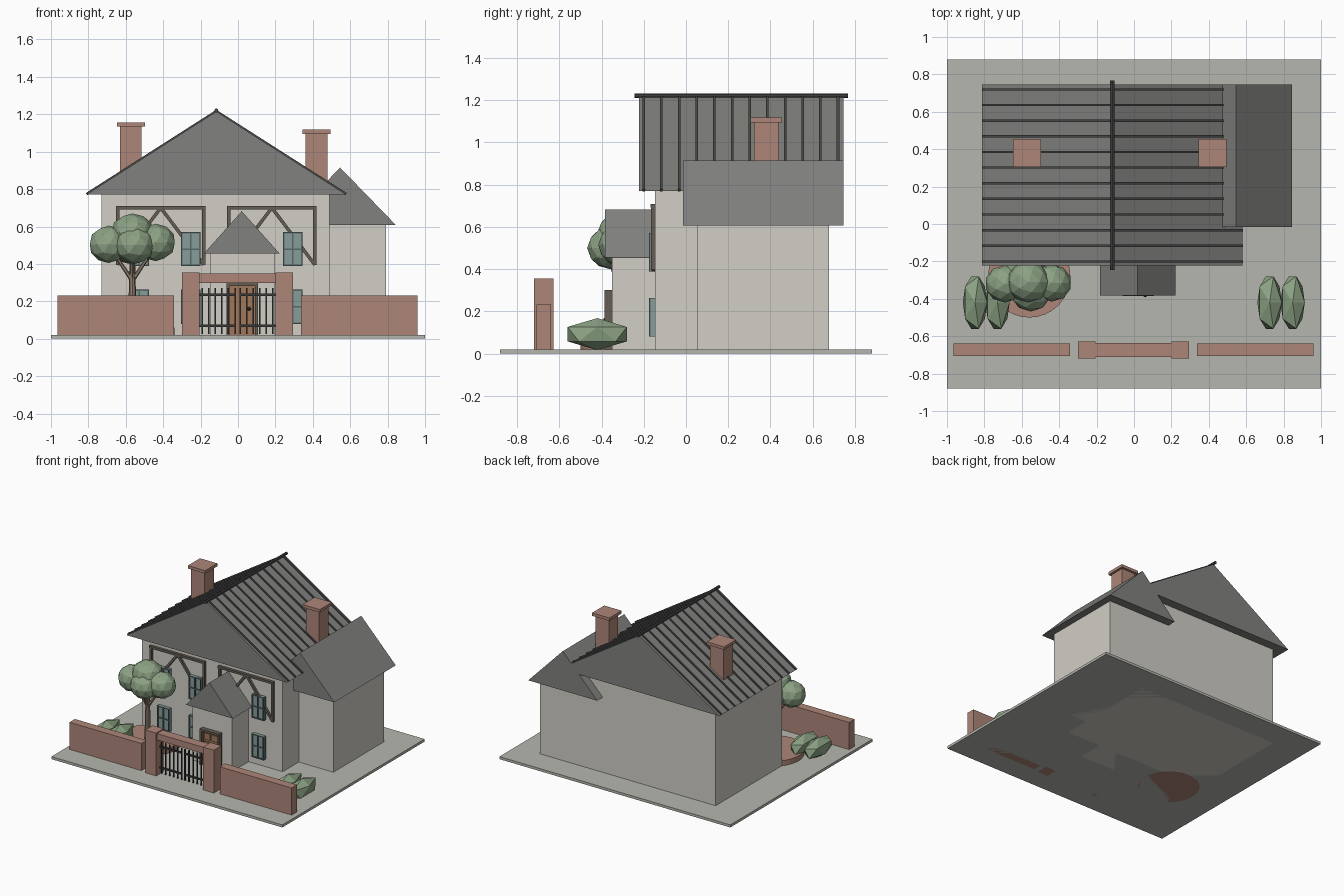
import bpy, bmesh, math
from mathutils import Vector

if "Cube" in bpy.data.objects:
    bpy.data.objects.remove(bpy.data.objects["Cube"])

def mat(name, r, g, b):
    m = bpy.data.materials.new(name)
    m.diffuse_color = (r, g, b, 1)
    m.use_nodes = True
    m.node_tree.nodes["Principled BSDF"].inputs["Base Color"].default_value = m.diffuse_color
    return m

BRICK = mat("brick", 0.42, 0.24, 0.19)
WALL = mat("plaster", 0.64, 0.62, 0.56)
ROOF = mat("slate", 0.22, 0.22, 0.21)
DARK = mat("dark_slate", 0.07, 0.07, 0.07)
TIMBER = mat("timber", 0.13, 0.11, 0.09)
GLASS = mat("glass", 0.24, 0.34, 0.33)
FRAME = mat("window_frame", 0.10, 0.14, 0.14)
DOOR = mat("door_wood", 0.36, 0.19, 0.10)
LEAF = mat("leaf", 0.26, 0.36, 0.23)
BARK = mat("bark", 0.28, 0.21, 0.16)
STONE = mat("paving", 0.47, 0.47, 0.43)
IRON = mat("iron", 0.04, 0.04, 0.04)

def finish(name, bm, m):
    bmesh.ops.recalc_face_normals(bm, faces=bm.faces)
    me = bpy.data.meshes.new(name)
    bm.to_mesh(me)
    bm.free()
    me.materials.append(m)
    ob = bpy.data.objects.new(name, me)
    bpy.context.collection.objects.link(ob)
    return ob

def box(name, x0, x1, y0, y1, z0, z1, m):
    bm = bmesh.new()
    bmesh.ops.create_cube(bm, size=1)
    for v in bm.verts:
        v.co = ((x0 + x1) / 2 + v.co.x * (x1 - x0), (y0 + y1) / 2 + v.co.y * (y1 - y0),
                (z0 + z1) / 2 + v.co.z * (z1 - z0))
    return finish(name, bm, m)

def prism(name, pts, y0, y1, m):
    """Extrude an xz outline from y0 to y1."""
    bm = bmesh.new()
    f = bm.faces.new([bm.verts.new((x, y0, z)) for x, z in pts])
    r = bmesh.ops.extrude_face_region(bm, geom=[f])
    for v in r["geom"]:
        if isinstance(v, bmesh.types.BMVert):
            v.co.y = y1
    return finish(name, bm, m)

def bar(name, a, b, width, y0, y1, m):
    """Straight bar between two xz points."""
    a, b = Vector(a), Vector(b)
    d = (b - a).normalized() * width / 2
    n = Vector((-d.y, d.x))
    return prism(name, [a + n, b + n, b - n, a - n], y0, y1, m)

def rod(name, a, b, r0, r1, m, sides=8):
    a, b = Vector(a), Vector(b)
    bm = bmesh.new()
    bmesh.ops.create_cone(bm, cap_ends=True, segments=sides, radius1=r0, radius2=r1, depth=(b - a).length)
    q = (b - a).to_track_quat('Z', 'Y')
    for v in bm.verts:
        v.co = q @ v.co + (a + b) / 2
    return finish(name, bm, m)

def blob(name, c, r, sub, m):
    bm = bmesh.new()
    bmesh.ops.create_icosphere(bm, subdivisions=sub, radius=1)
    for v in bm.verts:
        v.co = Vector(c) + Vector((v.co.x * r[0], v.co.y * r[1], v.co.z * r[2]))
    return finish(name, bm, m)

# Ground and building volumes
box("ground", -1, 1, -0.88, 0.88, 0, 0.02, STONE)
box("main_walls", -0.73, 0.49, -0.147, 0.676, 0, 0.77, WALL)
box("wing_walls", 0.30, 0.79, 0.052, 0.676, 0, 0.61, WALL)
box("porch_walls", -0.15, 0.195, -0.35, -0.14, 0, 0.457, WALL)

# Solid gabled roofs
prism("main_roof", [(-0.812, 0.77), (0.58, 0.77), (-0.116, 1.215)], -0.222, 0.745, ROOF)
prism("wing_roof", [(0.247, 0.607), (0.845, 0.607), (0.546, 0.915)], -0.015, 0.745, ROOF)
prism("porch_roof", [(-0.183, 0.455), (0.223, 0.455), (0.02, 0.682)], -0.383, -0.14, ROOF)
rod("main_ridge", (-0.116, -0.245, 1.22), (-0.116, 0.768, 1.22), 0.011, 0.011, DARK)
for i in range(12):
    y = -0.2 + i * 0.0836
    for side, ex in (("left", -0.81), ("right", 0.578)):
        bar("roof_batten_" + side, (ex, 0.773), (-0.116, 1.216), 0.014, y - 0.006, y + 0.006, DARK)

# Chimneys
for x, top in ((-0.573, 1.157), (0.42, 1.118)):
    box("chimney", x - 0.058, x + 0.058, 0.322, 0.438, 0.75, top - 0.02, BRICK)
    box("chimney_cap", x - 0.075, x + 0.075, 0.305, 0.455, top - 0.023, top, BRICK)

# Half-timber panels: beam, two posts and two braces
for x in (-0.413, 0.181):
    w, lo, hi = 0.23, 0.395, 0.7
    bar("timber_beam", (x - w - 0.009, hi), (x + w + 0.009, hi), 0.018, -0.168, -0.14, TIMBER)
    for s in (-1, 1):
        bar("timber_post", (x + s * w, lo), (x + s * w, hi), 0.018, -0.166, -0.14, TIMBER)
        bar("timber_brace", (x + s * w, lo), (x, hi), 0.018, -0.163, -0.14, TIMBER)

# Windows with frames and glazing bars
for x in (-0.527, -0.252, 0.293):
    for z in (0.08, 0.388):
        x0, x1, z1 = x - 0.052, x + 0.052, z + 0.182
        box("window_glass", x0, x1, -0.168, -0.14, z, z1, GLASS)
        for px in (x0, x - 0.004, x1 - 0.008):
            box("window_upright", px, px + 0.008, -0.176, -0.14, z, z1, FRAME)
        for pz in (z, z + 0.087, z1 - 0.008):
            box("window_rail", x0, x1, -0.175, -0.14, pz, pz + 0.008, FRAME)

# Front door with frame, raised panels and knob
box("door", -0.05, 0.095, -0.362, -0.34, 0.02, 0.285, DOOR)
for x in (-0.062, 0.091):
    box("door_jamb", x, x + 0.016, -0.385, -0.34, 0.02, 0.3, TIMBER)
box("door_head", -0.062, 0.107, -0.385, -0.34, 0.283, 0.3, TIMBER)
for x in (-0.035, 0.03):
    for z, h in ((0.04, 0.08), (0.135, 0.07), (0.22, 0.05)):
        box("door_panel", x, x + 0.05, -0.37, -0.35, z, z + h, DOOR)
blob("door_knob", (0.06, -0.38, 0.16), (0.01, 0.012, 0.01), 2, IRON)

# Garden walls and gateway
box("left_garden_wall", -0.965, -0.342, -0.707, -0.64, 0, 0.232, BRICK)
box("right_garden_wall", 0.337, 0.96, -0.707, -0.64, 0, 0.232, BRICK)
for x in (-0.252, 0.248):
    box("gate_pillar", x - 0.047, x + 0.047, -0.72, -0.627, 0, 0.355, BRICK)
box("gate_lintel", -0.21, 0.205, -0.71, -0.637, 0.298, 0.348, BRICK)

# Iron gate in two leaves
for s in (-1, 1):
    for i in range(6):
        x = -0.002 + s * (0.014 + i * 0.035)
        box("gate_bar", x - 0.004, x + 0.004, -0.677, -0.669, 0.025, 0.27, IRON)
    a, b = sorted((-0.002 + s * 0.01, -0.002 + s * 0.203))
    for z in (0.07, 0.235):
        box("gate_rail", a, b, -0.679, -0.667, z - 0.006, z + 0.006, IRON)

# Tree in a round brick bed
rod("tree_bed", (-0.56, -0.28, 0), (-0.56, -0.28, 0.06), 0.22, 0.22, BRICK, 32)
rod("tree_trunk", (-0.565, -0.31, 0.04), (-0.565, -0.31, 0.42), 0.024, 0.015, BARK)
for dx, dy in ((-0.1, 0), (0.1, 0), (0, -0.06)):
    rod("tree_branch", (-0.565, -0.31, 0.31), (-0.565 + dx, -0.31 + dy, 0.46), 0.012, 0.008, BARK, 6)
for c, r in (((-0.69, -0.32, 0.505), (0.107, 0.1, 0.1)),
             ((-0.44, -0.315, 0.515), (0.107, 0.1, 0.1)),
             ((-0.552, -0.36, 0.5), (0.11, 0.108, 0.1)),
             ((-0.58, -0.25, 0.5), (0.11, 0.1, 0.1)),
             ((-0.565, -0.31, 0.57), (0.115, 0.11, 0.1))):
    blob("tree_foliage", c, r, 2, LEAF)

# Low faceted bushes
for x in (-0.85, -0.73, 0.725, 0.848):
    blob("bush", (x, -0.42, 0.092), (0.073, 0.165, 0.076), 1, LEAF)
